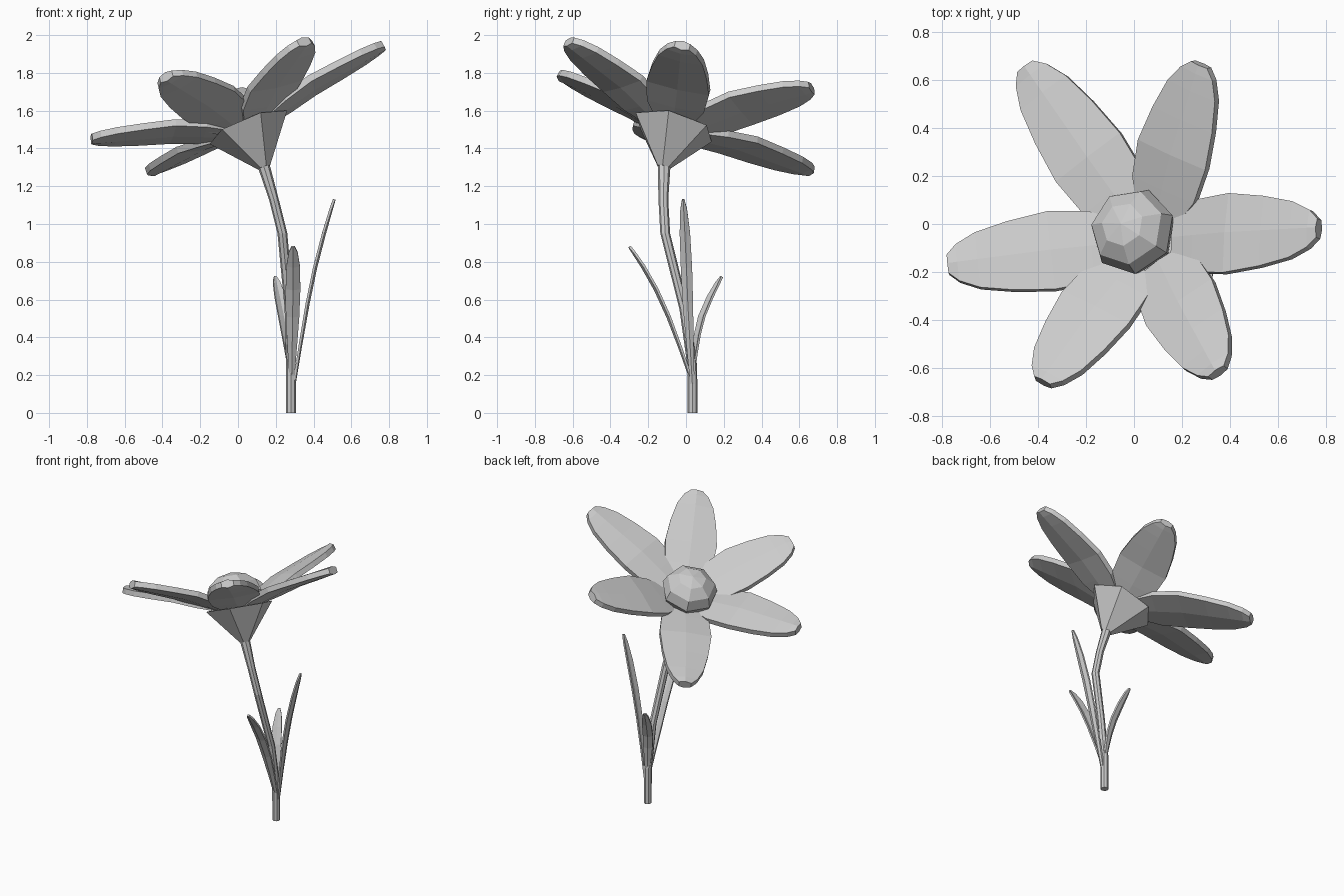
import bpy, bmesh, math
from mathutils import Vector, Matrix

cube = bpy.data.objects.get("Cube")
if cube:
    bpy.data.objects.remove(cube)

grey = bpy.data.materials.new("plain_grey")
grey.use_nodes = True
GREY = (0.6, 0.6, 0.6, 1)
grey.diffuse_color = GREY
grey.node_tree.nodes["Principled BSDF"].inputs["Base Color"].default_value = GREY


def finish(name, bm):
    bmesh.ops.recalc_face_normals(bm, faces=bm.faces)
    mesh = bpy.data.meshes.new(name)
    bm.to_mesh(mesh)
    bm.free()
    mesh.materials.append(grey)
    obj = bpy.data.objects.new(name, mesh)
    bpy.context.collection.objects.link(obj)
    return obj


def loft(name, rings):
    """Skin a list of equal rings of points and cap both ends."""
    bm = bmesh.new()
    loops = [[bm.verts.new(p) for p in ring] for ring in rings]
    for a, b in zip(loops, loops[1:]):
        for i in range(len(a)):
            j = (i + 1) % len(a)
            bm.faces.new((a[i], a[j], b[j], b[i]))
    bm.faces.new(loops[0])
    bm.faces.new(loops[-1])
    return finish(name, bm)


def circle(center, u, v, radius, sides, phase=0.0):
    angles = [phase + math.tau * i / sides for i in range(sides)]
    return [center + radius * (u * math.cos(a) + v * math.sin(a)) for a in angles]


def blade(name, path, widths, side, thick, keel, fold=0.0):
    """Flat pointed blade along a path, with a midrib and an optional trough fold."""
    rings = []
    for i, (p, w) in enumerate(zip(path, widths)):
        along = path[min(i + 1, len(path) - 1)] - path[max(i - 1, 0)]
        up = along.cross(side).normalized()
        s = (side - along * side.dot(along) / along.dot(along)).normalized() * w
        h = thick / 2
        lift = up * fold * w
        rings.append([p - s + up * h + lift, p + up * (h + keel), p + s + up * h + lift,
                      p + s - up * h + lift, p - up * (h + keel), p - s - up * h + lift])
    return loft(name, rings)


def sample(points, t):
    """Point at parameter t on a piecewise straight path of evenly spaced points."""
    x = t * (len(points) - 1)
    i = min(int(x), len(points) - 2)
    return points[i].lerp(points[i + 1], x - i)


# Flower frame: the head leans along a tilted axis from the stem top
neck = Vector((0.14, -0.12, 1.30))
axis = Vector((-0.36, 0.23, 0.90)).normalized()
across = (Vector((1, 0, 0)) - axis * axis.x).normalized()
back = axis.cross(across)

# Stem
X, Y = Vector((1, 0, 0)), Vector((0, 1, 0))
stem_path = [((0.28, 0.035, 0), 0.026), ((0.28, 0.033, 0.25), 0.026),
             ((0.272, -0.01, 0.55), 0.025), ((0.235, -0.11, 0.95), 0.026),
             ((0.19, -0.12, 1.13), 0.026), (neck + axis * 0.02, 0.034)]
loft("stem", [circle(Vector(p), X, Y, r, 8) for p, r in stem_path])

# Six-sided cup under the petals
phase = math.radians(-12)
loft("flower_cup", [circle(neck, across, back, 0.034, 6, phase),
                    circle(neck + axis * 0.235, across, back, 0.225, 6, phase)])

# Faceted flower centre
bm = bmesh.new()
bmesh.ops.create_uvsphere(bm, u_segments=7, v_segments=6, radius=1)
turn = axis.to_track_quat("Z", "Y").to_matrix().to_4x4()
bmesh.ops.transform(bm, verts=bm.verts, matrix=Matrix.Translation((-0.005, -0.03, 1.575))
                    @ turn @ Matrix.Diagonal((0.185, 0.185, 0.14, 1)))
finish("flower_centre", bm)

# Petals, each given by its tip
petal_tips = {
    "left_petal": (0.77, -0.02, 1.945), "back_left_petal": (0.28, 0.665, 1.72),
    "back_right_petal": (-0.45, 0.655, 1.28), "right_petal": (-0.775, -0.17, 1.45),
    "front_right_petal": (-0.38, -0.66, 1.78), "front_left_petal": (0.35, -0.62, 1.965),
}
petal_shape = [(0, 0.11), (0.15, 0.155), (0.38, 0.17), (0.62, 0.15),
               (0.82, 0.12), (0.94, 0.08), (1, 0.04)]
for name, tip in petal_tips.items():
    tip = Vector(tip)
    rel = tip - neck
    height = rel.dot(axis)
    out = (rel - axis * height).normalized()
    root = neck + axis * 0.25 + out * 0.13
    bend = root.lerp(tip, 0.38) + axis * 0.02
    path = [root.lerp(bend, t / 0.38) if t <= 0.38 else bend.lerp(tip, (t - 0.38) / 0.62)
            for t, w in petal_shape]
    blade(name, path, [w for t, w in petal_shape], axis.cross(out), 0.036, 0.01)

# Leaves: path points, sideways direction and half width
leaves = {
    "left_leaf": ([(0.295, 0.035, 0.13), (0.36, 0.012, 0.52),
                   (0.425, 0.0, 0.83), (0.51, -0.015, 1.13)], (0, 1, 0), 0.03),
    "front_leaf": ([(0.285, 0.025, 0.18), (0.288, -0.075, 0.46),
                    (0.292, -0.185, 0.7), (0.292, -0.30, 0.88)], (1, 0, 0), 0.039),
    "back_leaf": ([(0.28, 0.04, 0.2), (0.262, 0.06, 0.38),
                   (0.235, 0.10, 0.54), (0.195, 0.19, 0.72)], (-0.85, -0.4, 0), 0.033),
}
leaf_shape = [(0, 0.35), (0.2, 0.65), (0.4, 0.92), (0.6, 1), (0.8, 0.92), (0.94, 0.6), (1, 0.2)]
for name, (points, side, half) in leaves.items():
    points = [Vector(p) for p in points]
    path = [sample(points, t) for t, w in leaf_shape]
    blade(name, path, [w * half for t, w in leaf_shape], Vector(side), 0.012, 0.001, 0.3)
